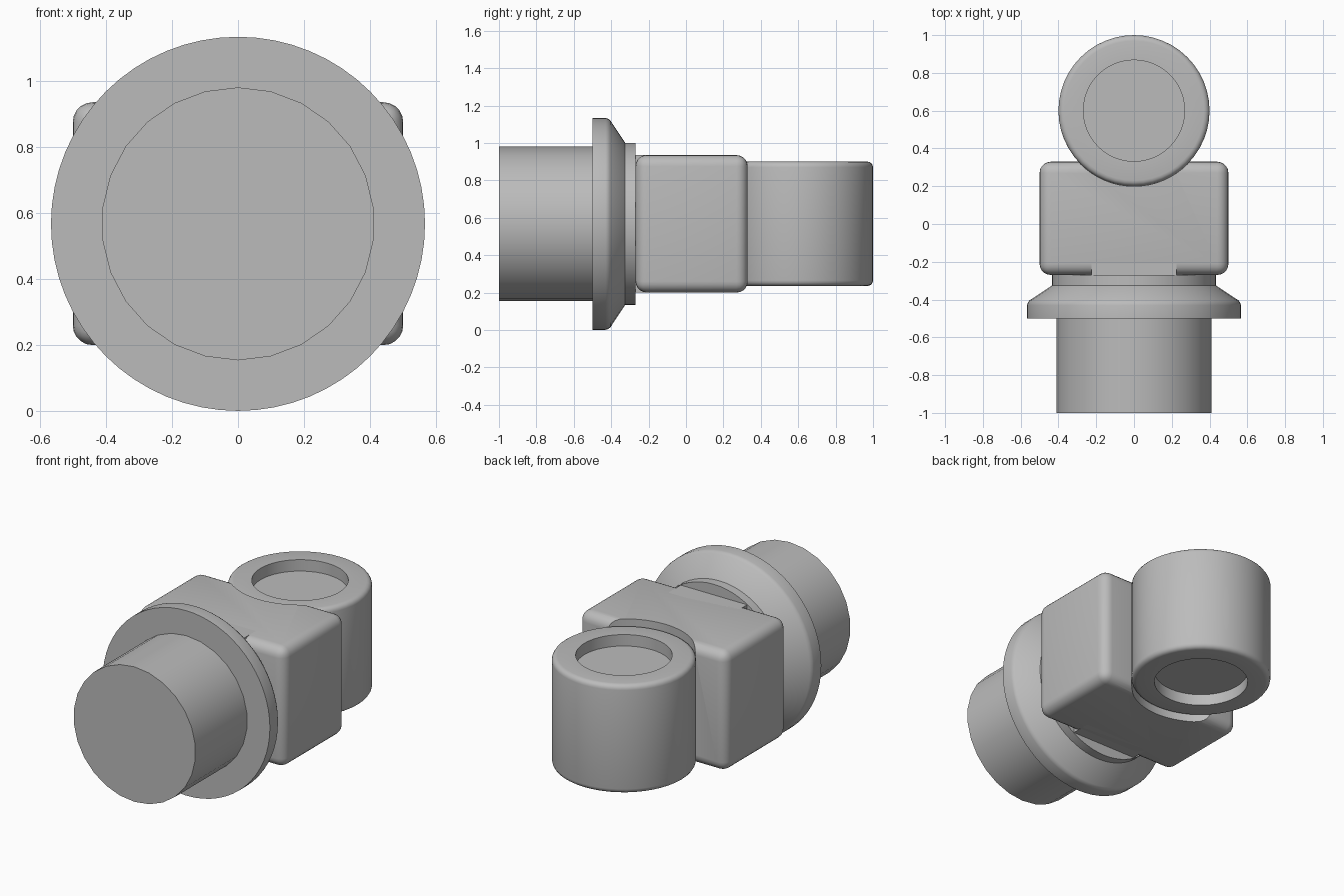
import bpy, bmesh, math
from mathutils import Matrix

if "Cube" in bpy.data.objects:
    bpy.data.objects.remove(bpy.data.objects["Cube"])

AXIS_Z = 0.567
grey = bpy.data.materials.new("grey metal")
grey.diffuse_color = (0.5, 0.5, 0.5, 1)
grey.use_nodes = True
grey.node_tree.nodes["Principled BSDF"].inputs["Base Color"].default_value = grey.diffuse_color


def finish(name, bm, smooth=True):
    bmesh.ops.recalc_face_normals(bm, faces=bm.faces)
    mesh = bpy.data.meshes.new(name)
    bm.to_mesh(mesh)
    bm.free()
    mesh.materials.append(grey)
    ob = bpy.data.objects.new(name, mesh)
    bpy.context.collection.objects.link(ob)
    if smooth:
        smooth_object(ob)
    return ob


def smooth_object(ob):
    bpy.ops.object.select_all(action='DESELECT')
    ob.select_set(True)
    bpy.context.view_layer.objects.active = ob
    bpy.ops.object.shade_smooth_by_angle(angle=math.radians(35))


def lathe(name, profile, segments, matrix, smooth=True):
    """Spin (radius, height) points around local z and cap both ends."""
    bm = bmesh.new()
    rings = []
    for r, h in profile:
        rings.append([bm.verts.new((r * math.sin(a), r * math.cos(a), h))
                      for a in (math.tau * i / segments for i in range(segments))])
    for low, high in zip(rings, rings[1:]):
        for i in range(segments):
            j = (i + 1) % segments
            bm.faces.new((low[i], low[j], high[j], high[i]))
    bm.faces.new(rings[0])
    bm.faces.new(rings[-1])
    bm.transform(matrix)
    return finish(name, bm, smooth)


def box(name, lo, hi, smooth=False):
    bm = bmesh.new()
    bmesh.ops.create_cube(bm, size=1)
    for v in bm.verts:
        v.co = [(a + b) / 2 + c * (b - a) for a, b, c in zip(lo, hi, v.co)]
    return finish(name, bm, smooth)


# Parts turned around the y axis: local z becomes y, local y becomes z
along_y = Matrix(((1, 0, 0, 0), (0, 0, 1, 0), (0, 1, 0, AXIS_Z), (0, 0, 0, 1)))
lathe("shaft", [(0.413, -1.0), (0.413, -0.45)], 26, along_y)
lathe("flange", [(0.40, -0.5), (0.566, -0.5), (0.566, -0.43), (0.563, -0.418),
                 (0.554, -0.405), (0.433, -0.325), (0.433, -0.27)], 64, along_y)

# Rounded central block
block = box("block", (-0.5, -0.27, 0.2), (0.5, 0.33, 0.935))
bevel = block.modifiers.new("rounding", 'BEVEL')
bevel.width = 0.06
bevel.segments = 5

# Square-edged web where the block meets the collar
box("collar_web", (-0.225, -0.27, 0.2), (0.225, -0.15, 0.935))

# Shallow round seats for the barrel in the top and bottom of the block
upright = Matrix.Translation((0, 0.6, 0))
for label, z0, z1 in (("top", 0.87, 1.1), ("bottom", 0.0, 0.265)):
    cutter = lathe(label + "_seat_cutter", [(0.4, z0), (0.4, z1)], 64, upright, False)
    cutter.hide_render = True
    cutter.hide_set(True)
    cut = block.modifiers.new(label + " seat", 'BOOLEAN')
    cut.operation = 'DIFFERENCE'
    cut.solver = 'EXACT'
    cut.object = cutter

# Bake the block so its sharp edges are found after cutting
graph = bpy.context.evaluated_depsgraph_get()
mesh = bpy.data.meshes.new_from_object(block.evaluated_get(graph))
block.modifiers.clear()
block.data = mesh
smooth_object(block)

# Upright barrel with rounded rims and a round recess at each end
R, LOW, HIGH, ROUND, DEPTH = 0.4, 0.235, 0.9, 0.03, 0.07
arc = [(R - ROUND + ROUND * math.sin(t), ROUND * math.cos(t))
       for t in (math.pi / 2 * k / 4 for k in range(5))]
top = [(r, HIGH - ROUND + h) for r, h in reversed(arc)]
bottom = [(r, LOW + ROUND - h) for r, h in arc]
lathe("barrel", [(0.268, LOW + DEPTH), (0.268, LOW)] + bottom + top
      + [(0.268, HIGH), (0.268, HIGH - DEPTH)], 48, upright)
